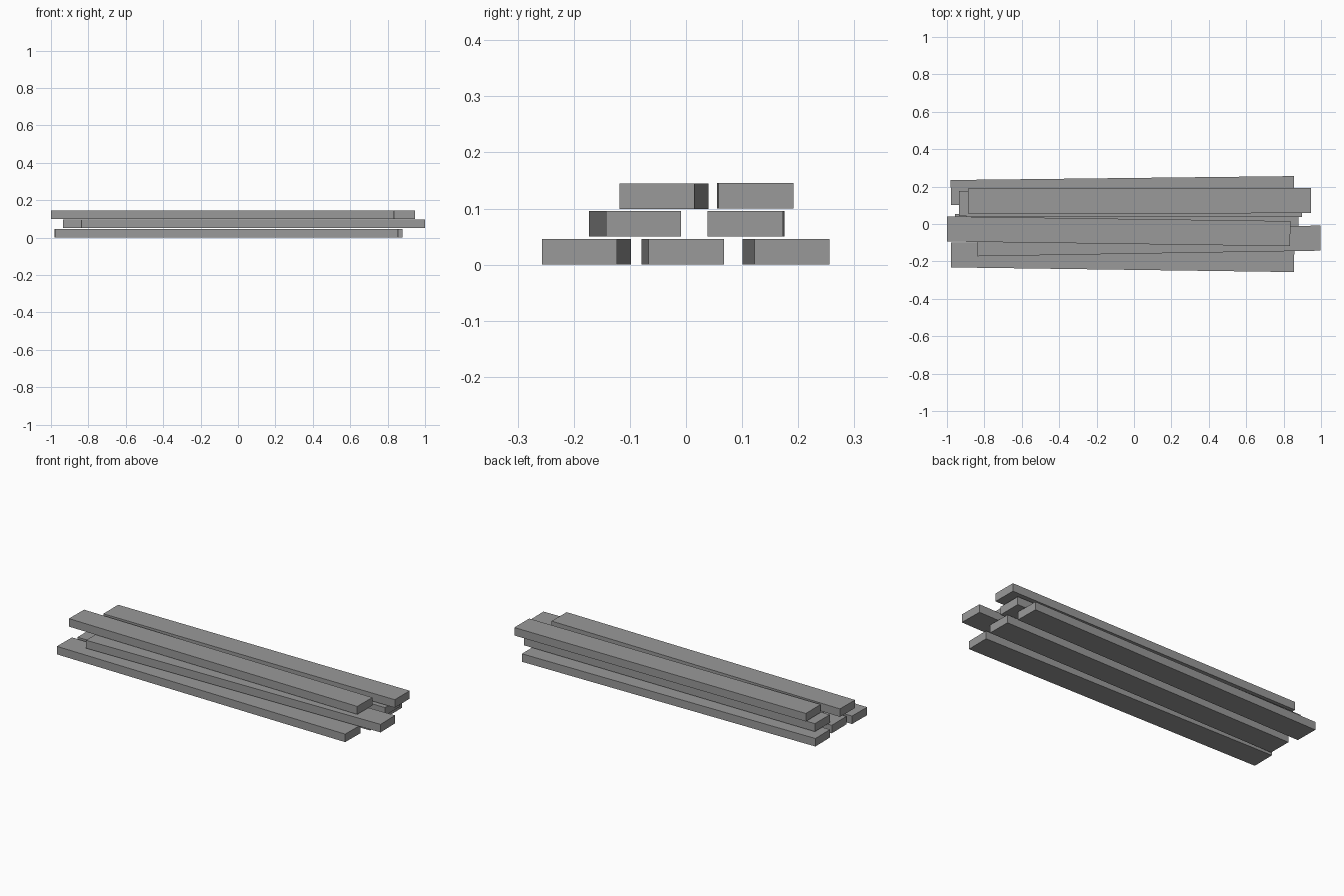
import bpy
import math

cube = bpy.data.objects.get("Cube")
if cube:
    bpy.data.objects.remove(cube, do_unlink=True)

LENGTH, WIDTH, THICK = 1.835, 0.134, 0.0455

grey = bpy.data.materials.new("plain grey")
grey.use_nodes = True
colour = (0.32, 0.32, 0.32, 1)
grey.diffuse_color = colour
grey.node_tree.nodes["Principled BSDF"].inputs["Base Color"].default_value = colour


def plank(name, x, y, z, drift):
    """Board lying along x; drift is the y shift from its right to its left end."""
    bpy.ops.mesh.primitive_cube_add(size=1, location=(x, y, z + THICK / 2))
    board = bpy.context.object
    board.name = name
    board.scale = (LENGTH, WIDTH, THICK)
    board.rotation_euler.z = math.asin(drift / LENGTH)
    board.data.materials.append(grey)


# Bottom layer: three boards
plank("bottom_plank_front", -0.061, -0.1775, 0.0, -0.025)
plank("bottom_plank_middle", -0.039, -0.006, 0.0, 0.013)
plank("bottom_plank_back", -0.062, 0.1785, 0.0, 0.021)

# Middle layer: two boards
plank("middle_plank_front", 0.08, -0.0905, 0.05, 0.030)
plank("middle_plank_back", -0.018, 0.107, 0.05, -0.003)

# Top layer: two boards
plank("top_plank_front", -0.082, -0.039, 0.0995, -0.025)
plank("top_plank_back", 0.03, 0.1235, 0.1005, 0.003)
